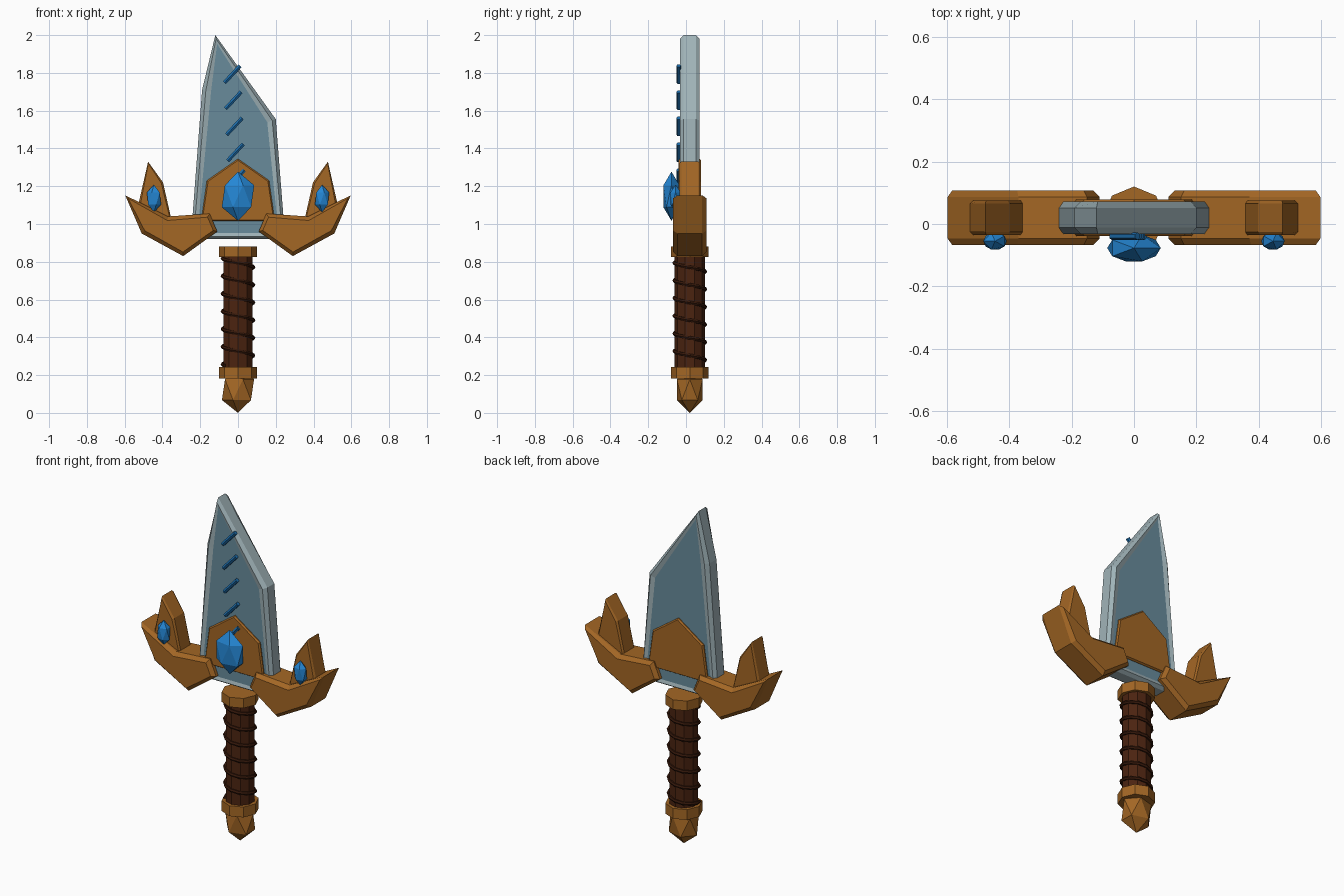
import bpy, bmesh, math
from mathutils import Matrix, Vector

if "Cube" in bpy.data.objects:
    bpy.data.objects.remove(bpy.data.objects["Cube"])

YC = 0.02  # depth centre of the sword


def material(name, rgb):
    m = bpy.data.materials.new(name)
    m.diffuse_color = (*rgb, 1)
    m.use_nodes = True
    m.node_tree.nodes["Principled BSDF"].inputs["Base Color"].default_value = m.diffuse_color
    return m


bronze = material("bronze", (0.37, 0.135, 0.018))
steel = material("light steel", (0.35, 0.45, 0.48))
slate = material("blue steel", (0.14, 0.26, 0.33))
leather = material("brown leather", (0.07, 0.017, 0.005))
cord = material("dark cord", (0.036, 0.009, 0.003))
blue = material("blue crystal", (0.018, 0.24, 0.66))
rune_blue = material("deep blue", (0.012, 0.15, 0.40))


def finish(bm, name, *mats):
    bmesh.ops.recalc_face_normals(bm, faces=bm.faces)
    me = bpy.data.meshes.new(name)
    bm.to_mesh(me)
    bm.free()
    ob = bpy.data.objects.new(name, me)
    for m in mats:
        me.materials.append(m)
    bpy.context.collection.objects.link(ob)
    return ob


def plate(name, pts, half, chamfer, mats, panel=None):
    """Prism from an x/z outline with chamfered front and back, optional sunk panel."""
    bm = bmesh.new()
    front = bm.faces.new([bm.verts.new((x, YC - half + chamfer, z)) for x, z in pts])
    ext = bmesh.ops.extrude_face_region(bm, geom=[front], use_keep_orig=True)
    moved = [g for g in ext["geom"] if isinstance(g, bmesh.types.BMVert)]
    bmesh.ops.translate(bm, verts=moved, vec=(0, 2 * (half - chamfer), 0))
    bmesh.ops.recalc_face_normals(bm, faces=bm.faces)
    caps = [f for f in bm.faces if abs(f.normal.y) > 0.9]
    for f in caps:
        bmesh.ops.inset_region(bm, faces=[f], thickness=chamfer, depth=chamfer,
                               use_even_offset=False)
        if panel:
            bmesh.ops.inset_region(bm, faces=[f], thickness=panel[0], depth=-panel[1],
                                   use_even_offset=False)
            f.material_index = 1
    return finish(bm, name, *mats)


def gem(name, centre, radii, mat, flip=1):
    bm = bmesh.new()
    bmesh.ops.create_icosphere(bm, subdivisions=1, radius=1)
    bmesh.ops.scale(bm, vec=(radii[0] * flip, radii[1], radii[2]), verts=bm.verts)
    bmesh.ops.translate(bm, vec=centre, verts=bm.verts)
    return finish(bm, name, mat)


def column(name, r, z0, z1, mat, sides=8):
    bm = bmesh.new()
    bmesh.ops.create_cone(bm, cap_ends=True, segments=sides, radius1=r, radius2=r, depth=z1 - z0)
    bmesh.ops.translate(bm, vec=(0, YC, (z0 + z1) / 2), verts=bm.verts)
    return finish(bm, name, mat)


# blade with light rim and darker sunk panel
plate("blade", [(-0.12, 2.0), (-0.19, 1.71), (-0.25, 0.92), (0.25, 0.92), (0.2, 1.555)],
      0.052, 0.02, (steel, slate), panel=(0.028, 0.006))

# shield plate at the base of the blade
plate("base_plate", [(0, 1.345), (-0.165, 1.23), (-0.195, 1.015), (0.195, 1.015), (0.165, 1.23)],
      0.059, 0.008, (bronze,))

# wing guards, their upright prongs and small gems, mirrored
wing = [(0.597, 1.152), (0.37, 1.04), (0.15, 1.055), (0.11, 0.96), (0.29, 0.83), (0.51, 0.95)]
prong = [(0.476, 1.33), (0.397, 1.22), (0.347, 1.0), (0.53, 1.0), (0.526, 1.11)]
for side, s in (("left", -1), ("right", 1)):
    plate(side + "_guard", [(s * x, z) for x, z in wing], 0.088, 0.022, (bronze,))
    plate(side + "_prong", [(s * x, z) for x, z in prong], 0.055, 0.01, (bronze,))
    gem(side + "_gem", (s * 0.445, -0.055, 1.135), (0.042, 0.032, 0.073), blue, s)

# large centre gem
gem("centre_gem", (0, -0.077, 1.147), (0.096, 0.05, 0.13), blue)

# slanted rune bars up the blade
for i in range(5):
    bm = bmesh.new()
    bmesh.ops.create_cone(bm, cap_ends=True, segments=6, radius1=0.012, radius2=0.012, depth=0.122)
    bmesh.ops.rotate(bm, verts=bm.verts, matrix=Matrix.Rotation(math.radians(43), 3, 'Y'))
    bmesh.ops.translate(bm, verts=bm.verts, vec=(-0.03 + 0.0055 * i, -0.039, 1.793 - 0.138 * i))
    finish(bm, "rune_bar_%d" % (i + 1), rune_blue)

# handle: grip, collars, pommel
column("grip", 0.08, 0.22, 0.85, leather, 10)
column("upper_collar", 0.1, 0.825, 0.882, bronze)
column("lower_collar", 0.1, 0.182, 0.243, bronze)
gem("pommel", (0, YC, 0.123), (0.095, 0.08, 0.123), bronze)

# spiral cord swept around the grip
bm = bmesh.new()
steps, pitch, turns = 12, 0.0935, 6.1
rings = []
for i in range(int(steps * turns) + 1):
    a = math.pi + 2 * math.pi * i / steps
    out = Vector((math.cos(a), math.sin(a), 0))
    c = out * 0.081 + Vector((0, YC, 0.818 - pitch * i / steps))
    rings.append([bm.verts.new(c + out * (0.011 * math.cos(k * math.pi / 3))
                               + Vector((0, 0, 0.011 * math.sin(k * math.pi / 3))))
                  for k in range(6)])
for a, b in zip(rings, rings[1:]):
    for k in range(6):
        bm.faces.new((a[k], a[(k + 1) % 6], b[(k + 1) % 6], b[k]))
bm.faces.new(rings[0])
bm.faces.new(rings[-1])
finish(bm, "grip_cord", cord)
